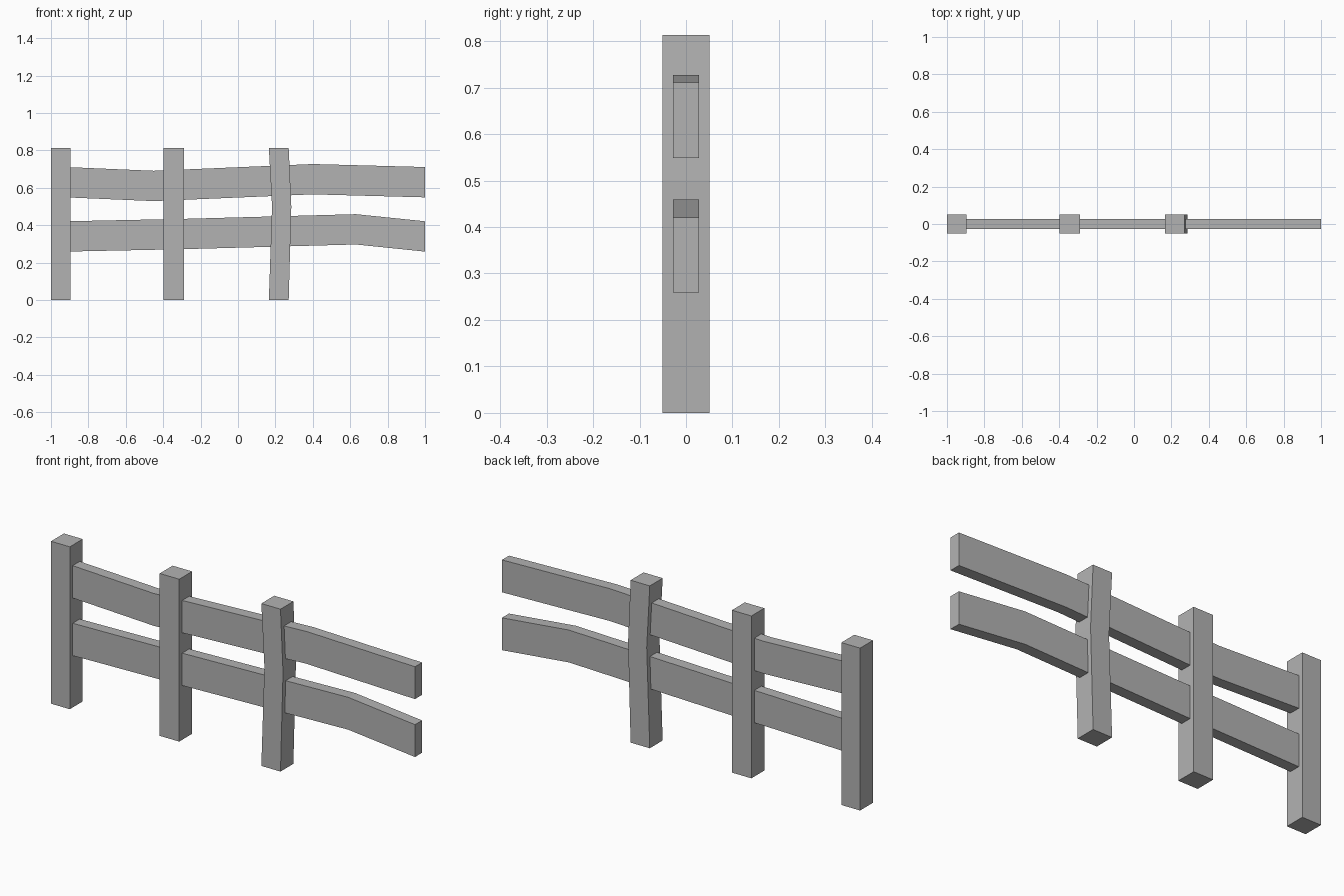
import bpy
import bmesh

cube = bpy.data.objects.get("Cube")
if cube:
    bpy.data.objects.remove(cube, do_unlink=True)

wood = bpy.data.materials.new("grey wood")
wood.use_nodes = True
colour = (0.45, 0.45, 0.45, 1)
wood.diffuse_color = colour
wood.node_tree.nodes["Principled BSDF"].inputs["Base Color"].default_value = colour


def beam(name, outline, depth):
    """Extrude a closed x-z outline evenly about y = 0."""
    bm = bmesh.new()
    face = bm.faces.new([bm.verts.new((x, -depth / 2, z)) for x, z in outline])
    ext = bmesh.ops.extrude_face_region(bm, geom=[face])
    moved = [v for v in ext["geom"] if isinstance(v, bmesh.types.BMVert)]
    bmesh.ops.translate(bm, verts=moved, vec=(0, depth, 0))
    bmesh.ops.recalc_face_normals(bm, faces=bm.faces)
    mesh = bpy.data.meshes.new(name)
    bm.to_mesh(mesh)
    bm.free()
    mesh.materials.append(wood)
    obj = bpy.data.objects.new(name, mesh)
    bpy.context.collection.objects.link(obj)


def post(name, sections):
    # sections: left x, right x, height
    left = [(a, z) for a, b, z in sections]
    right = [(b, z) for a, b, z in sections]
    beam(name, left + right[::-1], 0.102)


def rail(name, path):
    # path: x, height of the lower edge
    beam(name, path + [(x, z + 0.162) for x, z in reversed(path)], 0.056)


# Upright posts, the last one bowed
TOP = 0.813
post("right_post", [(-1, -0.896, 0), (-1, -0.896, TOP)])
post("middle_post", [(-0.398, -0.29, 0), (-0.398, -0.29, TOP)])
post("left_bent_post", [(0.165, 0.271, 0), (0.182, 0.285, 0.5), (0.165, 0.271, TOP)])

# Sagging horizontal rails
rail("upper_rail", [(-0.92, 0.549), (-0.45, 0.529), (0.4, 0.565), (1, 0.549)])
rail("lower_rail", [(-0.92, 0.259), (-0.29, 0.272), (0.63, 0.297), (1, 0.259)])
